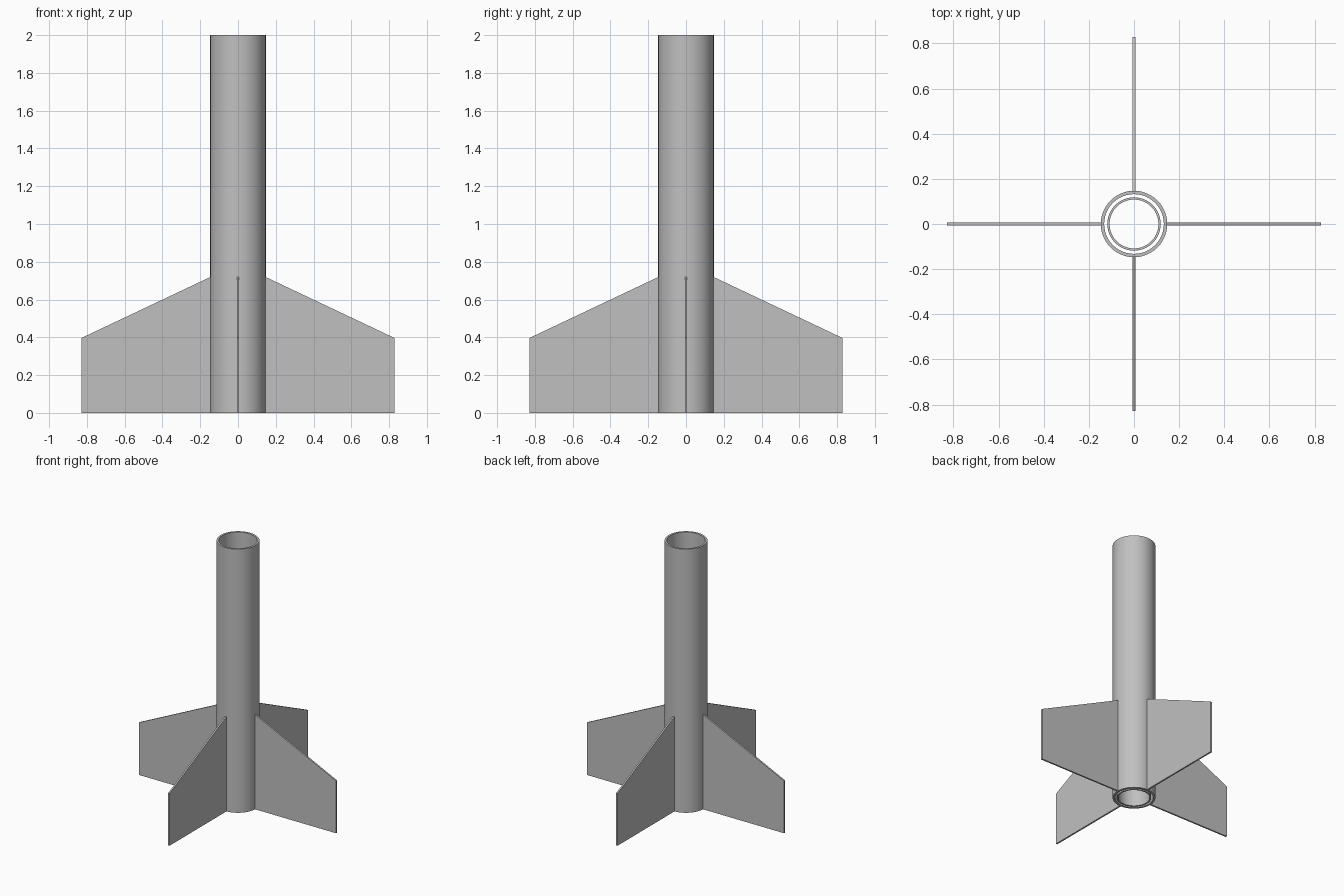
import bpy
import bmesh
import math
from mathutils import Matrix

cube = bpy.data.objects.get("Cube")
if cube:
    bpy.data.objects.remove(cube, do_unlink=True)

grey = bpy.data.materials.new("plain grey")
grey.use_nodes = True
COLOUR = (0.53, 0.53, 0.53, 1)
grey.diffuse_color = COLOUR
grey.node_tree.nodes["Principled BSDF"].inputs["Base Color"].default_value = COLOUR

BODY_RADIUS = 0.147
FIN_THICKNESS = 0.012
FIN_TOP = 0.72


def add_object(name, bm):
    bmesh.ops.recalc_face_normals(bm, faces=bm.faces)
    mesh = bpy.data.meshes.new(name)
    bm.to_mesh(mesh)
    bm.free()
    mesh.materials.append(grey)
    obj = bpy.data.objects.new(name, mesh)
    bpy.context.collection.objects.link(obj)
    return obj


def tube(name, outer, inner, height):
    """Spin a rectangular wall section round the z axis."""
    bm = bmesh.new()
    section = [(outer, 0), (outer, height), (inner, height), (inner, 0)]
    verts = [bm.verts.new((r, 0, z)) for r, z in section]
    edges = [bm.edges.new((verts[i], verts[(i + 1) % 4])) for i in range(4)]
    bmesh.ops.spin(bm, geom=verts + edges, cent=(0, 0, 0), axis=(0, 0, 1),
                   angle=math.tau, steps=96, use_merge=True)
    bmesh.ops.remove_doubles(bm, verts=bm.verts, dist=0.0001)
    obj = add_object(name, bm)
    bpy.ops.object.select_all(action="DESELECT")
    obj.select_set(True)
    bpy.context.view_layer.objects.active = obj
    bpy.ops.object.shade_smooth_by_angle(angle=math.radians(30))


def fin(name, turn):
    """Extrude the swept outline and turn it round the body."""
    bm = bmesh.new()
    root = BODY_RADIUS - 0.002
    outline = [(root, 0), (0.828, 0), (0.828, 0.397), (root, FIN_TOP)]
    face = bm.faces.new([bm.verts.new((x, -FIN_THICKNESS / 2, z)) for x, z in outline])
    result = bmesh.ops.extrude_face_region(bm, geom=[face])
    moved = [v for v in result["geom"] if isinstance(v, bmesh.types.BMVert)]
    bmesh.ops.translate(bm, verts=moved, vec=(0, FIN_THICKNESS, 0))
    bmesh.ops.transform(bm, matrix=Matrix.Rotation(turn, 4, "Z"), verts=bm.verts)
    add_object(name, bm)


# Body tube, with a narrower open tube inside its lower end
tube("body_tube", BODY_RADIUS, 0.132, 2.0)
tube("inner_tube", 0.118, 0.108, FIN_TOP)

# Four fins at right angles
for i, side in enumerate(("left", "back", "right", "front")):
    fin(side + "_fin", i * math.pi / 2)
